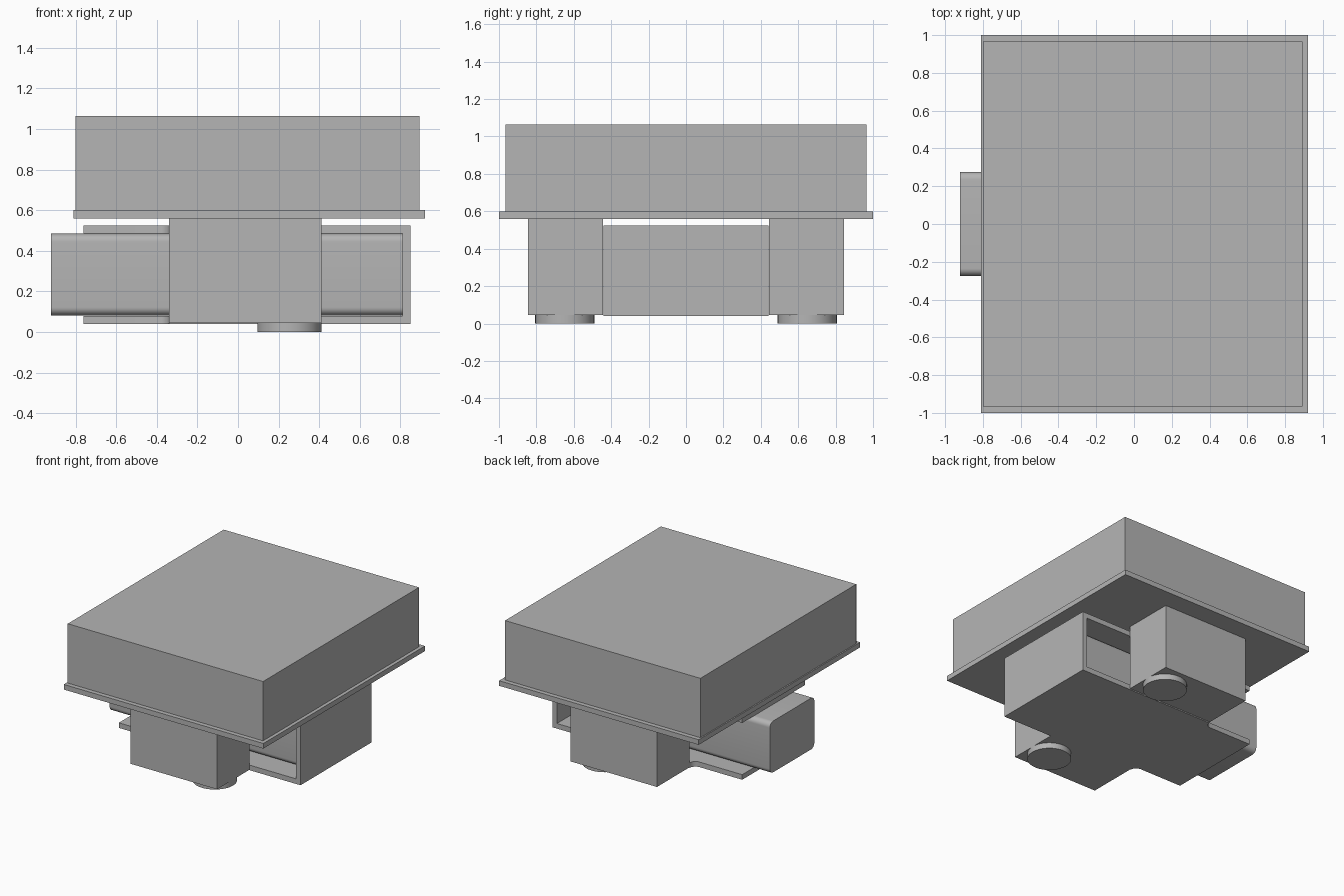
import bpy, bmesh, math

cube = bpy.data.objects.get("Cube")
if cube:
    bpy.data.objects.remove(cube, do_unlink=True)

GREY = (0.46, 0.46, 0.46, 1)
mat = bpy.data.materials.new("plain grey")
mat.use_nodes = True
mat.diffuse_color = GREY
mat.node_tree.nodes["Principled BSDF"].inputs["Base Color"].default_value = GREY


def finish(name, bm):
    bmesh.ops.recalc_face_normals(bm, faces=bm.faces)
    mesh = bpy.data.meshes.new(name)
    bm.to_mesh(mesh)
    bm.free()
    mesh.materials.append(mat)
    obj = bpy.data.objects.new(name, mesh)
    bpy.context.collection.objects.link(obj)
    return obj


def smooth(obj):
    bpy.ops.object.select_all(action='DESELECT')
    obj.select_set(True)
    bpy.context.view_layer.objects.active = obj
    bpy.ops.object.shade_smooth_by_angle(angle=math.radians(35))


def prism(name, points, depth):
    """Extrude a closed outline of 3D points along a vector."""
    bm = bmesh.new()
    face = bm.faces.new([bm.verts.new(p) for p in points])
    ext = bmesh.ops.extrude_face_region(bm, geom=[face])
    verts = [g for g in ext["geom"] if isinstance(g, bmesh.types.BMVert)]
    bmesh.ops.translate(bm, verts=verts, vec=depth)
    return finish(name, bm)


def box(name, x0, x1, y0, y1, z0, z1):
    return prism(name, [(x0, y0, z0), (x1, y0, z0), (x1, y1, z0), (x0, y1, z0)],
                 (0, 0, z1 - z0))


def arc(cx, cy, r, start, end, steps=8):
    angles = [math.radians(start + (end - start) * i / steps) for i in range(steps + 1)]
    return [(cx + r * math.cos(a), cy + r * math.sin(a)) for a in angles]


# Upper housing on its flange
box("upper_housing", -0.80, 0.893, -0.965, 0.965, 0.60, 1.065)
box("base_flange", -0.81, 0.92, -1, 1, 0.56, 0.60)

# Support blocks with round feet, front and back
for side, label in ((-1, "front"), (1, "back")):
    y0, y1 = sorted((side * 0.445, side * 0.845))
    box(label + "_support_block", -0.34, 0.41, y0, y1, 0.045, 0.56)
    ring = arc(0.253, side * 0.648, 0.158, 0, 360, 48)[:-1]
    smooth(prism(label + "_foot", [(x, y, 0) for x, y in ring], (0, 0, 0.045)))

# Bracket: two plates with a filleted narrower tongue, joined by an end wall
half = [(0.85, 0.44), (-0.34, 0.44)] + arc(-0.39, 0.44, 0.05, 0, -90) + [(-0.76, 0.39)]
half.pop(1)
outline = half + [(x, -y) for x, y in reversed(half)]
for label, z in (("lower", 0.04), ("upper", 0.485)):
    smooth(prism("bracket_" + label + "_plate", [(x, y, z) for x, y in outline],
                 (0, 0, 0.04)))
box("bracket_end_wall", 0.81, 0.85, -0.44, 0.44, 0.08, 0.485)

# Sliding block with rounded long edges
r, hy, z0, z1 = 0.04, 0.275, 0.082, 0.484
section = []
for cy, cz, start in ((hy - r, z1 - r, 0), (r - hy, z1 - r, 90),
                      (r - hy, z0 + r, 180), (hy - r, z0 + r, 270)):
    section += arc(cy, cz, r, start, start + 90)
smooth(prism("sliding_block", [(-0.92, y, z) for y, z in section], (1.73, 0, 0)))
